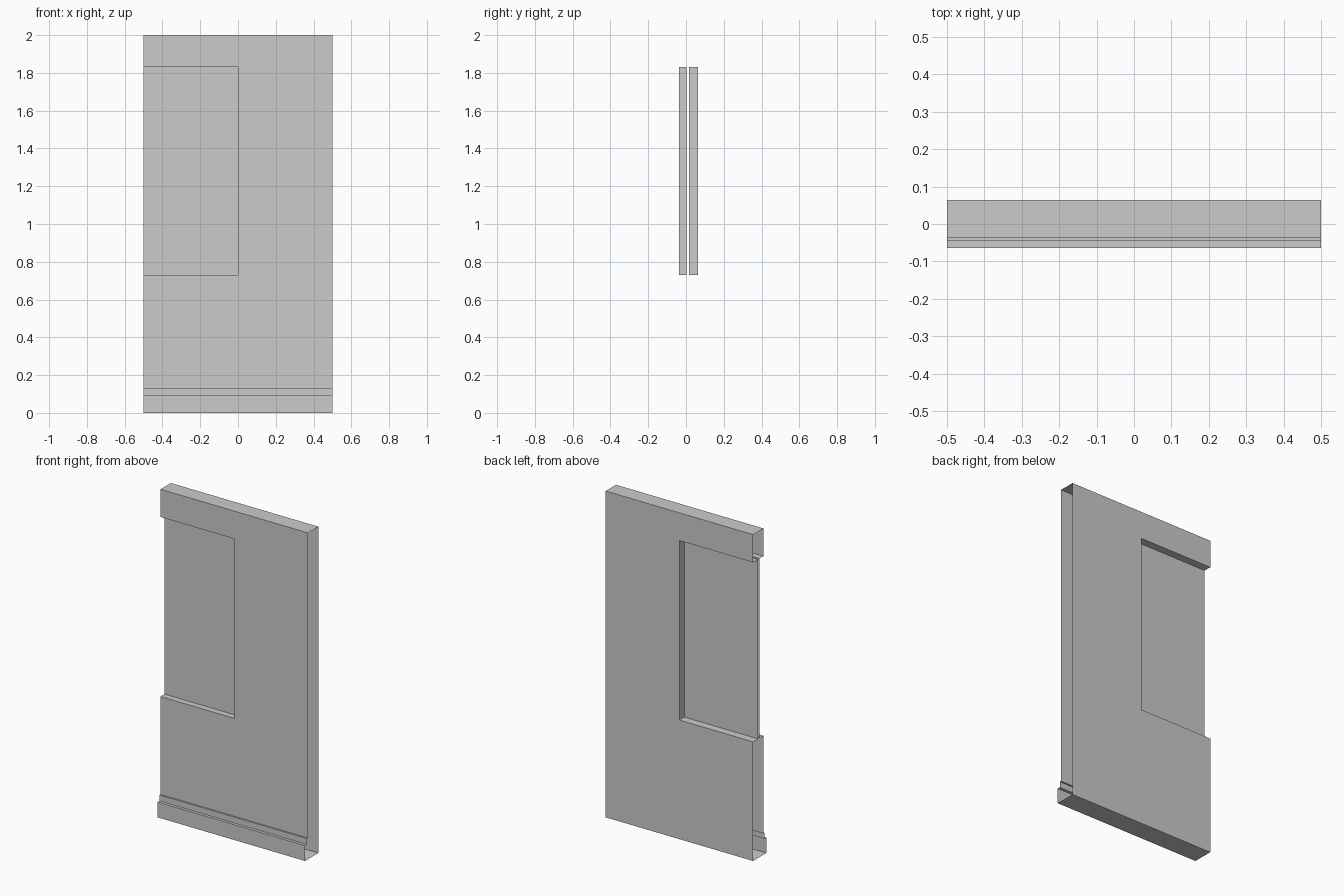
import bpy, bmesh

if "Cube" in bpy.data.objects:
    bpy.data.objects.remove(bpy.data.objects["Cube"])

HALF = 0.5                      # half width of the module
FRONT, BACK = -0.036, 0.064     # wall faces
PANE_F, PANE_B = 0.002, 0.016   # pane faces
SILL, HEAD, TOP = 0.73, 1.83, 2.0


def sweep(bm, profile, x0, x1):
    """Sweep an open (y, z) profile along x, leaving the ends open."""
    rows = [[bm.verts.new((x, y, z)) for y, z in profile] for x in (x0, x1)]
    for i in range(len(profile) - 1):
        bm.faces.new((rows[0][i], rows[1][i], rows[1][i + 1], rows[0][i + 1]))


def finish(bm, name):
    """Weld, merge coplanar faces and make the object."""
    bmesh.ops.remove_doubles(bm, verts=bm.verts[:], dist=1e-5)
    bmesh.ops.dissolve_limit(bm, angle_limit=0.01, verts=bm.verts[:], edges=bm.edges[:])
    mesh = bpy.data.meshes.new(name)
    bm.to_mesh(mesh)
    bm.free()
    bpy.context.collection.objects.link(bpy.data.objects.new(name, mesh))


# Stepped skirting and wall below the sill, wall above the head
base = [(BACK, SILL), (BACK, 0), (-0.064, 0), (-0.064, 0.094), (-0.046, 0.094),
        (-0.046, 0.13), (FRONT, 0.13), (FRONT, SILL)]
lintel = [(FRONT, HEAD), (FRONT, TOP), (BACK, TOP), (BACK, HEAD)]

# Wall: solid half, window half with reveals, and jambs
bm = bmesh.new()
sweep(bm, base + lintel + base[:1], 0, HALF)
sweep(bm, [(PANE_B, SILL)] + base + [(PANE_F, SILL)], -HALF, 0)
sweep(bm, [(PANE_F, HEAD)] + lintel + [(PANE_B, HEAD)], -HALF, 0)
for y0, y1 in ((FRONT, PANE_F), (PANE_B, BACK)):
    bm.faces.new([bm.verts.new((0, y, z)) for y, z in
                  ((y0, SILL), (y0, HEAD), (y1, HEAD), (y1, SILL))])
finish(bm, "wall")

# Window pane: front and back surfaces
bm = bmesh.new()
sweep(bm, [(PANE_F, SILL), (PANE_F, HEAD)], -HALF, 0)
sweep(bm, [(PANE_B, HEAD), (PANE_B, SILL)], -HALF, 0)
finish(bm, "window_pane")
